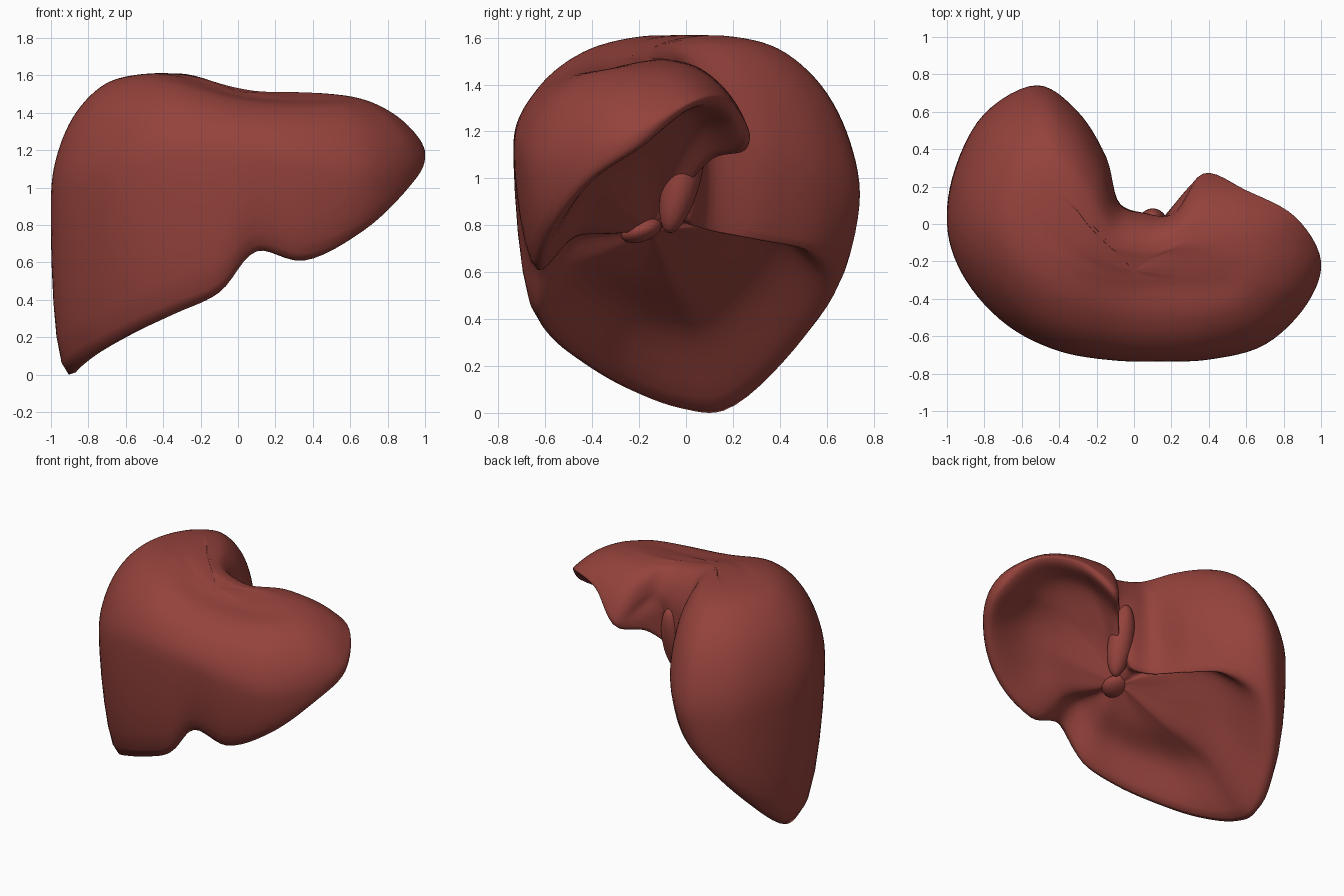
import bpy, bmesh, math
from mathutils import Vector

default = bpy.data.objects.get("Cube")
if default:
    bpy.data.objects.remove(default, do_unlink=True)

# One flat tissue colour
tissue = bpy.data.materials.new("reddish_brown_tissue")
tissue.use_nodes = True
colour = (0.30, 0.055, 0.045, 1)
tissue.diffuse_color = colour
shader = next(n for n in tissue.node_tree.nodes if n.type == 'BSDF_PRINCIPLED')
shader.inputs["Base Color"].default_value = colour

# Widest outline, going from the back of the right lobe around the front
RIM = [(-.52, .74, .9), (-.8, .59, .88), (-.97, .25, .92), (-.995, -.05, .94),
       (-.9, -.3, .98), (-.68, -.54, 1.05), (-.4, -.68, 1.15), (-.1, -.73, 1.15),
       (.15, -.735, 1.15), (.4, -.725, 1.1), (.7, -.645, 1.05), (.93, -.42, 1.1),
       (1, -.2, 1.2), (.86, .04, 1.34), (.6, .18, 1.34), (.37, .27, 1.17),
       (.2, .05, 1.32), (.05, .06, 1.25), (-.07, .1, 1.2), (-.15, .36, 1.1),
       (-.31, .61, 1)]

# Lower margin, matched point for point with the widest outline
MARGIN = [(-.56, .63, .57), (-.78, .46, .28), (-.9, .16, .02), (-.89, -.02, .03),
          (-.77, -.26, .12), (-.55, -.46, .24), (-.33, -.58, .34), (-.1, -.64, .45),
          (.1, -.64, .67), (.35, -.63, .62), (.67, -.58, .78), (.9, -.41, 1),
          (.98, -.19, 1.15), (.84, .02, 1.31), (.59, .16, 1.31), (.36, .25, 1.13),
          (.17, .04, 1.23), (.05, .02, .84), (-.07, .08, .8), (-.2, .33, .75),
          (-.35, .55, .7)]

# Where each section starts along the ridge of the dome
RIDGE_X = [-.38, -.38, -.38, -.38, -.38, -.36, -.25, -.05, .15, .32, .4,
           .35, .35, .35, .38, .28, .1, 0, -.15, -.32, -.36]

CENTRE = Vector((0, -.25, 0))
HILUM = Vector((0, -.15, .79))


def clamp(value):
    return max(0, min(1, value))


def spline(points, steps, closed=False):
    """Smooth centripetal curve through the points."""
    pts = [Vector(p) for p in points]
    if closed:
        ring = [pts[-1]] + pts + pts[:2]
    else:
        ring = [2 * pts[0] - pts[1]] + pts + [2 * pts[-1] - pts[-2]]
    out = []
    for i in range(len(ring) - 3):
        quad = ring[i:i + 4]
        knots = [0]
        for a, b in zip(quad, quad[1:]):
            knots.append(knots[-1] + max((b - a).length, .001) ** .5)
        for s in range(steps):
            t = knots[1] + (knots[2] - knots[1]) * s / steps
            level = quad
            for d in range(1, 3):
                level = [level[k].lerp(level[k + 1],
                                       (t - knots[k]) / (knots[k + d] - knots[k]))
                         for k in range(len(level) - 1)]
            out.append(level[0].lerp(level[1], (t - knots[1]) / (knots[2] - knots[1])))
    return out if closed else out + [pts[-1]]


def on_dome(p):
    """Place a plan point on the gentle upper dome."""
    swell = .11 * math.exp(-((p.x + .4) / .35) ** 2)
    return Vector((p.x, p.y, 1.52 + swell - .4 * p.y ** 2))


def section(rim, margin, ridge):
    """Half section from the crown, over the rim and margin, to the hilum."""
    flat = Vector((rim.x, rim.y, 0))
    shoulder = ridge.lerp(flat, .25)
    path = [on_dome(CENTRE.lerp(shoulder, f)) for f in (0, .5, 1)]
    crown = path[-1]
    thinning = 1 + clamp(rim.x) * clamp(2 * rim.y + .8)
    for degrees in (22, 45, 68):
        angle = math.radians(degrees)
        p = crown.lerp(rim, math.sin(angle))
        p.z = rim.z + (crown.z - rim.z) * math.cos(angle) ** thinning
        path.append(p)
    path += [rim, margin]
    # Hollow underside: near the edge on the right lobe, broad on the left one
    left = clamp(margin.x)
    skew = 3 - clamp(2 * margin.x + 1) - left * clamp(3 * margin.y + 1.6)
    peak = skew ** skew / (skew + 1) ** (skew + 1)
    depth = (.12 + .08 * left) * (margin - HILUM).xy.length
    for f in (.67, .33):
        p = HILUM.lerp(margin, f)
        p.z += depth * f ** skew * (1 - f) / peak
        path.append(p)
    return spline(path + [HILUM], 6)


def finish(bm, name):
    bmesh.ops.recalc_face_normals(bm, faces=bm.faces)
    for face in bm.faces:
        face.smooth = True
    mesh = bpy.data.meshes.new(name)
    bm.to_mesh(mesh)
    bm.free()
    mesh.materials.append(tissue)
    obj = bpy.data.objects.new(name, mesh)
    bpy.context.collection.objects.link(obj)
    return obj


# Main body: sections lofted around the whole outline
ridge_line = [(x, -.2 + .2 * clamp(-x / .38) ** 2, 0) for x in RIDGE_X]
loops = [spline(path, 6, True) for path in (RIM, MARGIN, ridge_line)]
sections = [section(*points) for points in zip(*loops)]
lowest = min(p.z for path in sections for p in path)
bm = bmesh.new()
top = bm.verts.new(sections[0][0])
bottom = bm.verts.new(sections[0][-1])
columns = [[top] + [bm.verts.new(p) for p in path[1:-1]] + [bottom] for path in sections]
for i, column in enumerate(columns):
    after = columns[(i + 1) % len(columns)]
    for j in range(len(column) - 1):
        corners = [column[j], column[j + 1], after[j + 1], after[j]]
        bm.faces.new(list(dict.fromkeys(corners)))
body = finish(bm, "liver_body")
body.location.z = -lowest


def lump(name, place, size, tilt):
    """Small rounded lobe."""
    bm = bmesh.new()
    bmesh.ops.create_uvsphere(bm, u_segments=32, v_segments=16, radius=1)
    bmesh.ops.scale(bm, vec=size, verts=bm.verts)
    obj = finish(bm, name)
    obj.location = place
    obj.rotation_euler.x = math.radians(tilt)


# Finger-like lobe at the back and the rounded swelling below it
lump("caudate_lobe", (.1, -.015, 1.01), (.085, .08, .25), -14)
lump("hilum_swelling", (0, -.19, .78), (.09, .09, .05), 20)
